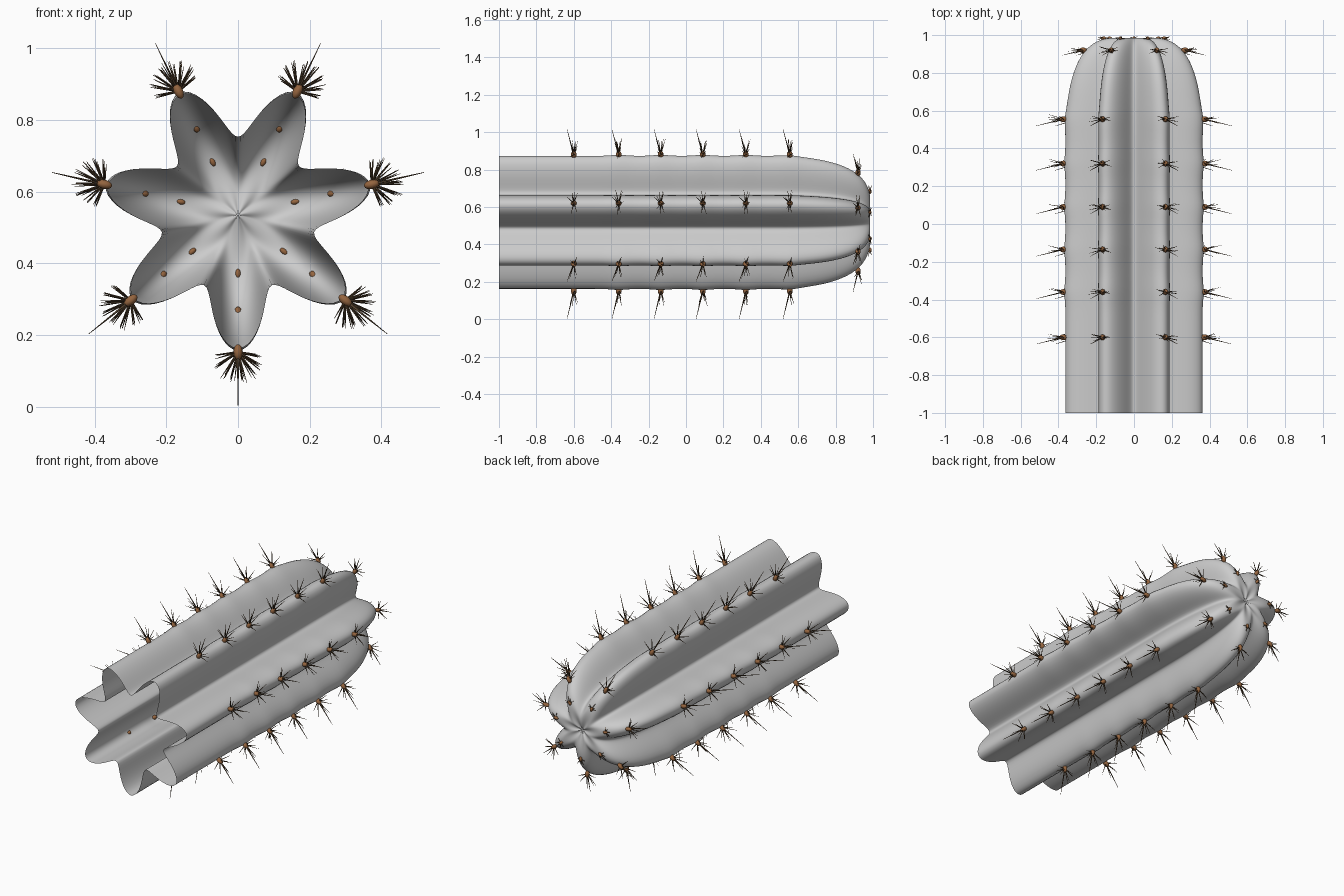
import bpy, bmesh, random
from math import pi, sin, cos, exp, radians
from mathutils import Vector, Matrix

if "Cube" in bpy.data.objects:
    bpy.data.objects.remove(bpy.data.objects["Cube"])

random.seed(4)
RIBS, AXIS_Z, R_OUT, R_IN = 7, 0.535, 0.372, 0.218
AREOLES = [-0.6, -0.36, -0.135, 0.09, 0.32, 0.555]
Y_AXIS = Vector((0, 1, 0))


def rib_angle(i):
    return -pi / 2 + 2 * pi * i / RIBS


def ring_spec():
    """(y, scale) stations along the stem, then over the domed tip."""
    rings = []
    for k in range(61):
        y = -1 + 1.45 * k / 60
        rings.append((y, 1.0))
    for k in range(1, 33):
        s = cos(pi / 2 * k / 32)
        y = 0.45 + 0.54 * (1 - max(s, 0) ** 3.8) ** (1 / 2.2)
        if s < 0.45:
            y -= 0.028 * (1 - s / 0.45) ** 2
        rings.append((y, max(s, 0.002)))
    return rings


def make_object(name, bm, color=None):
    bmesh.ops.recalc_face_normals(bm, faces=bm.faces)
    for f in bm.faces:
        f.smooth = True
    me = bpy.data.meshes.new(name)
    bm.to_mesh(me)
    bm.free()
    ob = bpy.data.objects.new(name, me)
    bpy.context.collection.objects.link(ob)
    if color:
        mat = bpy.data.materials.new(name + "_colour")
        mat.diffuse_color = color
        mat.use_nodes = True
        mat.node_tree.nodes["Principled BSDF"].inputs["Base Color"].default_value = mat.diffuse_color
        me.materials.append(mat)
    return ob


# ribbed stem, open at the cut end
SEG = RIBS * 24
bm = bmesh.new()
loops = []
for y, s in ring_spec():
    swell = sum(0.006 * exp(-((y - a) / 0.06) ** 2) for a in AREOLES[1:])
    loop = []
    for j in range(SEG):
        a = -pi / 2 + 2 * pi * j / SEG
        crest = 0.5 + 0.5 * cos(RIBS * (a + pi / 2))
        r = s * (R_IN + (R_OUT - R_IN) * crest + swell * crest)
        loop.append(bm.verts.new((r * cos(a), y, AXIS_Z + r * sin(a))))
    loops.append(loop)
for l0, l1 in zip(loops, loops[1:]):
    for j in range(SEG):
        k = (j + 1) % SEG
        bm.faces.new((l0[j], l0[k], l1[k], l1[j]))
bm.faces.new(loops[-1])
make_object("cactus_stem", bm)

# areole cushions and spine clusters
cushions, spines = bmesh.new(), bmesh.new()


def frame(x, y, z, origin):
    m = Matrix((x, y, z)).transposed().to_4x4()
    m.translation = origin
    return m


def add_spine(base, direction, length, radius):
    d = direction.normalized()
    rot = d.to_track_quat('Z', 'Y').to_matrix().to_4x4()
    bmesh.ops.create_cone(spines, cap_ends=True, segments=6, radius1=radius,
                          radius2=radius * 0.2, depth=length,
                          matrix=Matrix.Translation(base + d * length / 2) @ rot)


def add_areole(angle, y, r, size, central, length, count):
    out = Vector((cos(angle), 0, sin(angle)))
    side = Vector((-sin(angle), 0, cos(angle)))
    pos = out * r + Vector((0, y, AXIS_Z))
    m = frame(side, Y_AXIS, out, pos) @ Matrix.Diagonal((0.75, 0.9, 1.3, 1))
    bmesh.ops.create_uvsphere(cushions, u_segments=12, v_segments=8, radius=size, matrix=m)
    if central:
        add_spine(pos, out + Y_AXIS * -0.24, central, 0.004)
    for k in range(count):
        a = radians(-78 + 156 * k / (count - 1) + random.uniform(-6, 6))
        tilt = random.uniform(0.05, 0.3) * (1 if k % 2 else -1)
        d = out * cos(a) + side * sin(a) + Y_AXIS * tilt
        add_spine(pos, d, length * (0.75 + 0.35 * cos(a)) * random.uniform(0.9, 1.1), 0.0032)


for i in range(RIBS):
    ang = rib_angle(i)
    for y in AREOLES:
        add_areole(ang, y, R_OUT + 0.011, 0.017, 0.154, 0.078, 8)
    add_areole(ang, 0.92, 0.277, 0.016, 0.115, 0.07, 8)
    add_areole(ang, 0.983, 0.165, 0.011, 0.0, 0.035, 5)

make_object("areole_cushions", cushions, (0.3, 0.13, 0.05, 1))
make_object("spines", spines, (0.1, 0.06, 0.03, 1))
